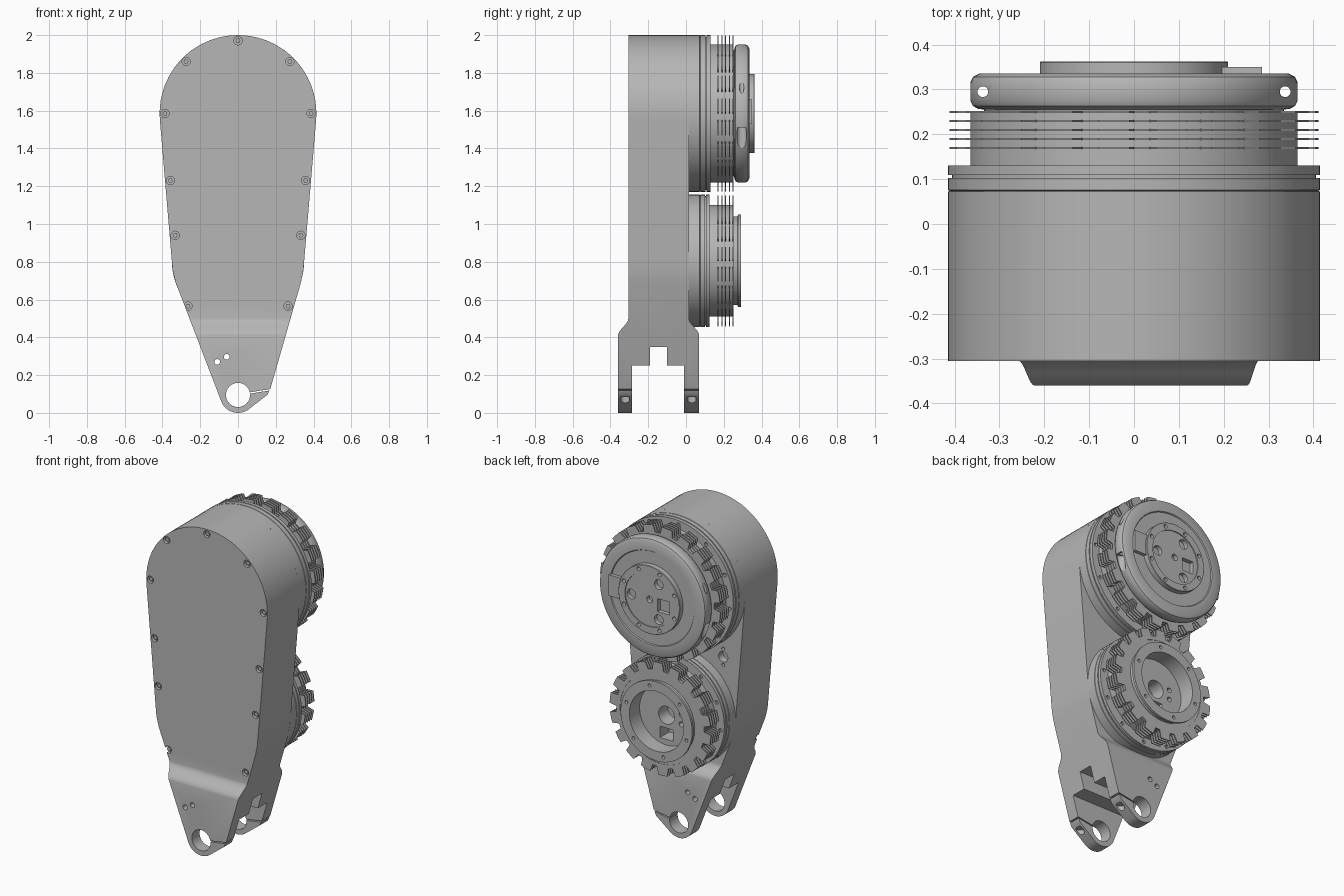
import bpy, bmesh
from math import sin, cos, radians, pi, tau

if "Cube" in bpy.data.objects:
    bpy.data.objects.remove(bpy.data.objects["Cube"])

grey = bpy.data.materials.new("machined_grey")
grey.use_nodes = True
colour = (0.47, 0.47, 0.47, 1)
grey.diffuse_color = colour
grey.node_tree.nodes["Principled BSDF"].inputs["Base Color"].default_value = colour

AXES = {"x": lambda a, b, d: (d, a, b),
        "y": lambda a, b, d: (a, d, b),
        "z": lambda a, b, d: (a, b, d)}


def arc(cx, cy, r, start, end, n):
    step = radians(end - start) / n
    return [(cx + r * cos(radians(start) + i * step),
             cy + r * sin(radians(start) + i * step)) for i in range(n + 1)]


def circle(cx, cy, r, n=24):
    return arc(cx, cy, r, 0, 360, n)[:-1]


def rect(cx, cy, w, h):
    return [(cx - w / 2, cy - h / 2), (cx + w / 2, cy - h / 2),
            (cx + w / 2, cy + h / 2), (cx - w / 2, cy + h / 2)]


def ring_of_points(cz, r, n, offset=0.0):
    return [(r * cos(offset + tau * i / n), cz + r * sin(offset + tau * i / n))
            for i in range(n)]


def finish(name, bm):
    bmesh.ops.recalc_face_normals(bm, faces=bm.faces)
    mesh = bpy.data.meshes.new(name)
    bm.to_mesh(mesh)
    bm.free()
    obj = bpy.data.objects.new(name, mesh)
    mesh.materials.append(grey)
    bpy.context.collection.objects.link(obj)
    return obj


def prisms(name, parts):
    """Extrude each (outline, near, far, axis) into one object."""
    bm = bmesh.new()
    for outline, near, far, axis in parts:
        place = AXES[axis]
        a = [bm.verts.new(place(u, v, near)) for u, v in outline]
        b = [bm.verts.new(place(u, v, far)) for u, v in outline]
        bm.faces.new(a)
        bm.faces.new(b[::-1])
        for i in range(len(a)):
            j = (i + 1) % len(a)
            bm.faces.new((a[i], b[i], b[j], a[j]))
    return finish(name, bm)


def lathe(name, profile, cz, n=80):
    """Turn a (radius, y) profile into a closed solid, with flat end discs."""
    bm = bmesh.new()
    rings = [[bm.verts.new((x, y, z)) for x, z in ring_of_points(cz, r, n)]
             for r, y in profile]
    bm.faces.new(rings[0])
    bm.faces.new(rings[-1][::-1])
    for a, b in zip(rings, rings[1:]):
        for i in range(n):
            j = (i + 1) % n
            bm.faces.new((a[i], a[j], b[j], b[i]))
    return finish(name, bm)


def cut(target, parts, operation="DIFFERENCE"):
    cutter = prisms("cutter", parts)
    cutter.hide_render = True
    mod = target.modifiers.new("cut", "BOOLEAN")
    mod.operation, mod.solver, mod.object = operation, "EXACT", cutter
    bpy.context.view_layer.objects.active = target
    # Keep the uncut part if a cut would leave nothing
    graph = bpy.context.evaluated_depsgraph_get()
    if len(target.evaluated_get(graph).data.vertices):
        bpy.ops.object.modifier_apply(modifier=mod.name)
    else:
        target.modifiers.remove(mod)
    bpy.data.objects.remove(cutter)


def gear(cz, root, tip, teeth, fill=0.62):
    pts = []
    for i in range(teeth):
        for r, f in ((root, 0), (tip, 0.08), (tip, fill / 2), (tip, fill),
                     (root, fill + 0.08), (root, 0.85)):
            ang = tau * (i + f) / teeth
            pts.append((r * cos(ang), cz + r * sin(ang)))
    return pts


UPPER, LOWER = 1.585, 0.805

# Housing: front outline intersected with the side profile
outline = arc(0, UPPER, 0.415, -4.6, 184.6, 40)
outline += [(-0.35, 0.80), (-0.345, 0.75), (-0.33, 0.69)]
outline += arc(0, 0.095, 0.095, 202, 304, 12)
outline += [(0.155, 0.095), (0.172, 0.13), (0.333, 0.69), (0.345, 0.75), (0.35, 0.80)]

flare = [i / 8 for i in range(9)]
ease = [t * t * (3 - 2 * t) for t in flare]
side = [(-0.36, -0.01), (-0.285, -0.01), (-0.285, 0.25), (-0.19, 0.25),
        (-0.19, 0.35), (-0.10, 0.35), (-0.10, 0.25), (-0.01, 0.25),
        (-0.01, -0.01), (0.07, -0.01)]
side += [(0.07 - 0.055 * e, 0.41 + 0.09 * t) for t, e in zip(flare, ease)]
side += [(0.015, 2.01), (-0.305, 2.01)]
side += [(-0.36 + 0.055 * e, 0.41 + 0.09 * t)
         for t, e in reversed(list(zip(flare, ease)))]

housing = prisms("housing", [(outline, -0.5, 0.5, "y")])
cut(housing, [(side, -0.6, 0.6, "x")], "INTERSECT")

# Pivot bore, small through holes, clamp slit
cut(housing, [(circle(0, 0.095, 0.064, 40), -0.5, 0.5, "y"),
              (circle(-0.11, 0.27, 0.015), -0.5, 0.5, "y"),
              (circle(-0.06, 0.297, 0.015), -0.5, 0.5, "y")])
cut(housing, [([(0.04, 0.098), (0.2, 0.124), (0.2, 0.131), (0.04, 0.105)],
               -0.5, 0.5, "y")])
# Clamp bolt pockets
cut(housing, [(circle(0.125, y, 0.024), -0.05, 0.085, "z") for y in (-0.322, 0.03)])

# Screw pockets round the front cover, and a port on the back
half = [(0.275, 1.86), (0.387, 1.585), (0.358, 1.23), (0.333, 0.94), (0.265, 0.565)]
screws = [(0, 1.97)] + [(s * x, z) for x, z in half for s in (-1, 1)]
cut(housing, [(circle(x, z, 0.022), -0.4, -0.285, "y") for x, z in screws])
cut(housing, [(circle(-0.265, 1.17, 0.032), -0.03, 0.1, "y"),
              (circle(-0.265, 1.22, 0.01), -0.03, 0.1, "y"),
              (circle(-0.265, 1.12, 0.01), -0.03, 0.1, "y")])
prisms("cover_screws", [(circle(x, z, 0.013, 6), -0.28, -0.298, "y") for x, z in screws])

# Upper motor: flange and drum
upper = lathe("upper_motor_body",
              [(0.415, 0.01), (0.415, 0.072), (0.411, 0.074), (0.415, 0.076),
               (0.415, 0.103), (0.406, 0.103), (0.406, 0.109), (0.415, 0.109),
               (0.415, 0.13), (0.365, 0.13), (0.365, 0.25)], UPPER)

# Upper motor: rounded cap with vertical bores near its sides
cap = lathe("upper_motor_cap",
            [(0.33, 0.24), (0.335, 0.255), (0.348, 0.257), (0.359, 0.263),
             (0.365, 0.275), (0.365, 0.315), (0.359, 0.328), (0.345, 0.335),
             (0.29, 0.335), (0.286, 0.329), (0.2, 0.329)], UPPER)
cut(cap, [(circle(x, 0.295, 0.012), 1.3, 1.9, "z") for x in (-0.337, 0.337)])
cut(cap, [(circle(x, 0.295, 0.026), 1.3, 1.51, "z") for x in (-0.342, 0.342)])

# Upper motor: output hub with its hole pattern, and the side tab
hub = lathe("output_hub", [(0.21, 0.31), (0.21, 0.36), (0.208, 0.362),
                           (0.165, 0.362), (0.165, 0.356)], UPPER)
small = ring_of_points(UPPER, 0.187, 8, pi / 8)
large = ring_of_points(UPPER, 0.125, 3)
cut(hub, [(circle(x, z, 0.012, 16), 0.335, 0.4, "y") for x, z in small]
    + [(circle(x, z, 0.03), 0.33, 0.4, "y") for x, z in large]
    + [(circle(0, UPPER, 0.02), 0.33, 0.4, "y"),
       (rect(-0.095, UPPER - 0.02, 0.08, 0.08), 0.33, 0.4, "y")])
prisms("hub_tab", [(rect(0.24, 1.595, 0.09, 0.13), 0.32, 0.35, "y")])

# Lower motor: flange, drum and open output ring
lower = lathe("lower_motor_body",
              [(0.35, 0.01), (0.35, 0.072), (0.346, 0.074), (0.35, 0.076),
               (0.35, 0.1), (0.342, 0.1), (0.342, 0.106), (0.35, 0.106),
               (0.35, 0.125), (0.295, 0.125), (0.295, 0.25), (0.235, 0.25),
               (0.235, 0.272), (0.245, 0.276), (0.245, 0.29), (0.185, 0.29),
               (0.185, 0.19)], LOWER)
cut(lower, [(circle(x, z, 0.01, 16), 0.27, 0.4, "y")
            for x, z in ring_of_points(LOWER, 0.215, 6, 0.3)])
cut(lower, [(circle(0, LOWER, 0.055, 32), 0.1, 0.24, "y"),
            (rect(0, LOWER - 0.115, 0.09, 0.07), 0.1, 0.24, "y"),
            (circle(-0.1, LOWER + 0.03, 0.015), 0.15, 0.24, "y"),
            (circle(-0.1, LOWER - 0.03, 0.015), 0.15, 0.24, "y")])

# Toothed cooling fin rings and flange holes on both motors
for label, body, cz, root, tip, teeth in (
        ("upper", upper, UPPER, 0.37, 0.412, 20),
        ("lower", lower, LOWER, 0.30, 0.347, 18)):
    shape = gear(cz, root, tip, teeth)
    fins = prisms(label + "_cooling_fins",
                  [(shape, 0.167 + 0.02 * i, 0.172 + 0.02 * i, "y") for i in range(5)])
    cut(fins, [(circle(0, cz, root - 0.025, 64), 0.1, 0.3, "y")])
    cut(body, [(circle(x, z, 0.011, 12), 0.112, 0.2, "y")
               for x, z in ring_of_points(cz, tip - 0.022, 12, 0.1)])

# Smooth round surfaces while keeping machined edges sharp
for obj in bpy.context.view_layer.objects:
    obj.select_set(obj.type == "MESH" and grey.name in obj.data.materials)
bpy.ops.object.shade_smooth_by_angle(angle=radians(30))
